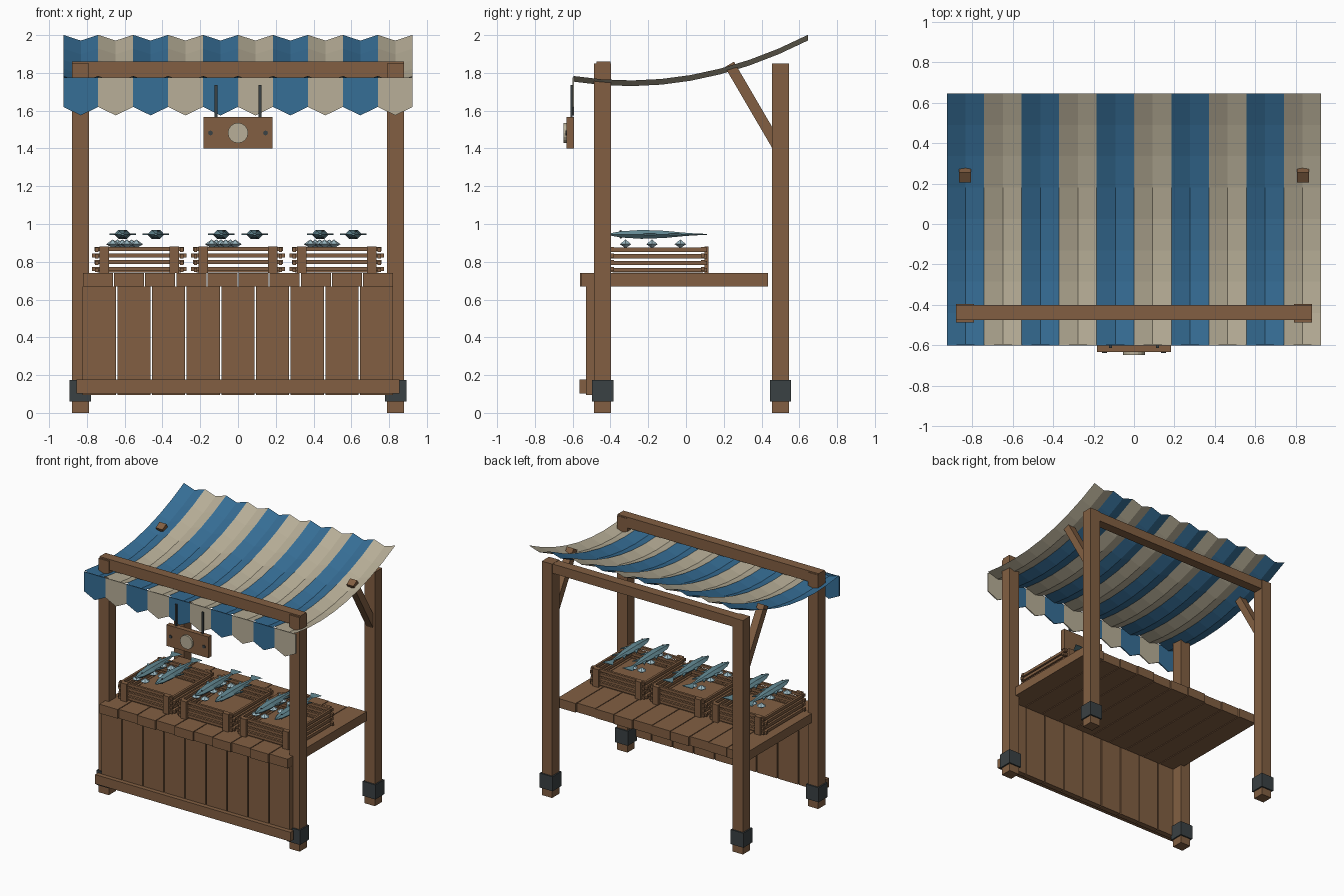
import bpy, bmesh, math
from mathutils import Vector

if "Cube" in bpy.data.objects:
    bpy.data.objects.remove(bpy.data.objects["Cube"])


def material(name, rgb):
    lin = [((c / 255 + 0.055) / 1.055) ** 2.4 for c in rgb]
    m = bpy.data.materials.new(name)
    m.diffuse_color = (*lin, 1)
    m.use_nodes = True
    m.node_tree.nodes["Principled BSDF"].inputs["Base Color"].default_value = m.diffuse_color
    return m


WOOD = material("brown wood", (130, 95, 66))
BLUE = material("blue cloth", (54, 110, 150))
CREAM = material("cream cloth", (184, 175, 152))
IRON = material("dark iron", (58, 65, 67))
FISH = material("fish blue grey", (100, 138, 148))
ICE = material("pale ice", (160, 190, 200))


def finish(name, bm, *mats):
    bmesh.ops.recalc_face_normals(bm, faces=bm.faces)
    mesh = bpy.data.meshes.new(name)
    bm.to_mesh(mesh)
    bm.free()
    ob = bpy.data.objects.new(name, mesh)
    bpy.context.collection.objects.link(ob)
    for m in mats:
        mesh.materials.append(m)
    return ob


def add_box(bm, x0, x1, y0, y1, z0, z1):
    vs = bmesh.ops.create_cube(bm, size=1)["verts"]
    for v in vs:
        v.co = Vector(((x0 + x1) / 2 + v.co.x * (x1 - x0),
                       (y0 + y1) / 2 + v.co.y * (y1 - y0),
                       (z0 + z1) / 2 + v.co.z * (z1 - z0)))


def boxes(name, mat, *dims):
    bm = bmesh.new()
    for d in dims:
        add_box(bm, *d)
    return finish(name, bm, mat)


def disc(name, mat, x, z, r, y0, y1, n):
    bm = bmesh.new()
    rings = [[bm.verts.new((x + r * math.cos(2 * math.pi * i / n), y,
                            z + r * math.sin(2 * math.pi * i / n))) for i in range(n)]
             for y in (y0, y1)]
    bm.faces.new(rings[0])
    bm.faces.new(rings[1])
    for i in range(n):
        j = (i + 1) % n
        bm.faces.new((rings[0][i], rings[0][j], rings[1][j], rings[1][i]))
    return finish(name, bm, mat)


# Posts with iron feet
for side, sx in (("left", -0.835), ("right", 0.835)):
    for end, py in (("front", -0.441), ("back", 0.5)):
        boxes(f"{end}_{side}_post", WOOD,
              (sx - 0.045, sx + 0.045, py - 0.045, py + 0.045, 0, 1.85))
        boxes(f"{end}_{side}_foot", IRON,
              (sx - 0.056, sx + 0.056, py - 0.056, py + 0.056, 0.06, 0.175))
    # Slanted brace from the back post up through the awning
    bm = bmesh.new()
    a, b = Vector((sx, 0.49, 1.40)), Vector((sx, 0.23, 1.845))
    d = (b - a).normalized()
    n = Vector((0, d.z, -d.y)) * 0.028
    w = Vector((0.03, 0, 0))
    ends = [[bm.verts.new(p + s * w + t * n) for s, t in ((-1, -1), (1, -1), (1, 1), (-1, 1))]
            for p in (a, b)]
    bm.faces.new(ends[0])
    bm.faces.new(ends[1])
    for i in range(4):
        j = (i + 1) % 4
        bm.faces.new((ends[0][i], ends[0][j], ends[1][j], ends[1][i]))
    finish(f"{side}_brace", bm, WOOD)

# Top beams
boxes("front_beam", WOOD, (-0.88, 0.88, -0.475, -0.4, 1.775, 1.86))
boxes("back_beam", WOOD, (-0.8, 0.8, 0.462, 0.538, 1.775, 1.848))

# Counter planks, front boards and bottom rail
boxes("counter_planks", WOOD,
      *[(-0.824 + 0.1648 * i + 0.003, -0.824 + 0.1648 * (i + 1) - 0.003,
         -0.56 + 0.008 * (i % 2), 0.435 - 0.006 * (i % 3), 0.668, 0.74) for i in range(10)])
boxes("front_boards", WOOD,
      *[(-0.826 + 0.1835 * i + 0.004, -0.826 + 0.1835 * (i + 1) - 0.004,
         -0.53, -0.486, 0.095, 0.668) for i in range(9)])
boxes("bottom_rail", WOOD, (-0.855, 0.855, -0.565, -0.525, 0.103, 0.176))

# Striped, pleated awning sagging along its depth
STRIPES, ROWS, X0, STEP = 10, 8, -0.925, 0.0925
bm = bmesh.new()
grid = []
for r in range(ROWS + 1):
    y = -0.595 + 1.24 * r / ROWS
    z = 1.76 + 0.27 * (y + 0.3) ** 2
    grid.append([bm.verts.new((X0 + STEP * c, y, z - 0.03 * (c % 2)))
                 for c in range(2 * STRIPES + 1)])
for r in range(ROWS):
    for c in range(2 * STRIPES):
        f = bm.faces.new((grid[r][c], grid[r][c + 1], grid[r + 1][c + 1], grid[r + 1][c]))
        f.material_index = (c // 2) % 2
finish("awning", bm, BLUE, CREAM)

# Hanging scalloped edge
bm = bmesh.new()
for c in range(2 * STRIPES):
    xa, xb = X0 + STEP * c, X0 + STEP * (c + 1)
    za, zb = (1.62, 1.575) if c % 2 == 0 else (1.575, 1.62)
    f = bm.faces.new([bm.verts.new(p) for p in
                      ((xa, -0.597, za), (xb, -0.597, zb), (xb, -0.597, 1.775), (xa, -0.597, 1.775))])
    f.material_index = (c // 2) % 2
bmesh.ops.remove_doubles(bm, verts=bm.verts, dist=0.0001)
ob = finish("awning_valance", bm, BLUE, CREAM)
mod = ob.modifiers.new("thickness", "SOLIDIFY")
mod.thickness = 0.008
mod.offset = 0

# Hanging sign
boxes("sign_board", WOOD, (-0.183, 0.183, -0.632, -0.592, 1.4, 1.567))
boxes("sign_hangers", IRON,
      *[(x - 0.008, x + 0.008, -0.612, -0.6, 1.56, 1.737) for x in (-0.116, 0.116)])
disc("sign_medallion", CREAM, 0, 1.482, 0.054, -0.648, -0.63, 16)
for x in (-0.146, 0.146):
    disc("sign_bolt", IRON, x, 1.482, 0.013, -0.638, -0.63, 8)


# Crates
def crate(cx):
    y0, y1 = -0.42, 0.12
    dims = [(cx - 0.22, cx + 0.22, y0 + 0.03, y1 - 0.03, 0.742, 0.765)]
    for i, z in enumerate((0.75, 0.787, 0.822, 0.857)):
        h, k = 0.022, 0.012 * (i % 2)
        for ya in (y0 + 0.022, y1 - 0.04):
            dims.append((cx - 0.25 + k, cx + 0.25 - k, ya, ya + 0.018, z, z + h))
        for s in (-1, 1):
            xs = cx + s * 0.225
            dims.append((xs - 0.009, xs + 0.009, y0 + 0.01, y1 - 0.01, z - 0.004, z + h - 0.004))
    for s in (-1, 1):
        for ya in (y0, y1 - 0.022):
            dims.append((cx + s * 0.185 - 0.025, cx + s * 0.185 + 0.025, ya, ya + 0.022, 0.74, 0.88))
    boxes("crate", WOOD, *dims)


# Fish lying on its side, head to the front
def fish(cx, cy, cz):
    bm = bmesh.new()
    rings = []
    for y, w, t in ((-0.26, 0.008, 0.006), (-0.2, 0.032, 0.019), (-0.09, 0.045, 0.027),
                    (0.03, 0.036, 0.022), (0.13, 0.018, 0.011), (0.19, 0.012, 0.006),
                    (0.255, 0.05, 0.003)):
        rings.append([bm.verts.new((cx + w * math.cos(math.pi * i / 3), cy + y,
                                    cz + t * math.sin(math.pi * i / 3))) for i in range(6)])
    for a, b in zip(rings, rings[1:]):
        for i in range(6):
            j = (i + 1) % 6
            bm.faces.new((a[i], a[j], b[j], b[i]))
    bm.faces.new(rings[0])
    bm.faces.new(rings[-1])
    # Side fins
    for s in (-1, 1):
        for ya, yb, yt, reach in ((-0.12, -0.04, -0.01, 0.07), (0.04, 0.09, 0.12, 0.052)):
            tri = [[bm.verts.new((cx + s * x, cy + y, cz + z))
                    for x, y in ((0.025, ya), (reach, yt), (0.015, yb))] for z in (-0.004, 0.004)]
            bm.faces.new(tri[0])
            bm.faces.new(tri[1])
            for i in range(3):
                j = (i + 1) % 3
                bm.faces.new((tri[0][i], tri[0][j], tri[1][j], tri[1][i]))
    finish("fish", bm, FISH)
    # Eyes
    bm = bmesh.new()
    for s in (-1, 1):
        vs = bmesh.ops.create_icosphere(bm, subdivisions=1, radius=0.007)["verts"]
        bmesh.ops.translate(bm, verts=vs, vec=(cx + 0.012, cy - 0.2, cz + s * 0.016))
    finish("fish_eyes", bm, IRON)


# Ice lumps under the fish
def ice(cx):
    bm = bmesh.new()
    for i in range(6):
        x, y = cx - 0.14 + 0.025 * i, (-0.32, -0.18, -0.03)[i * 2 % 3]
        ring = [bm.verts.new((x + 0.035 * math.cos(math.pi * k / 3),
                              y + 0.035 * math.sin(math.pi * k / 3), 0.893)) for k in range(6)]
        for z in (0.872, 0.918):
            tip = bm.verts.new((x, y, z))
            for k in range(6):
                bm.faces.new((ring[k], ring[(k + 1) % 6], tip))
    finish("ice_lumps", bm, ICE)


for cx in (-0.523, 0, 0.523):
    crate(cx)
    ice(cx)
    for dx in (-0.088, 0.088):
        fish(cx + dx, -0.145, 0.945)
